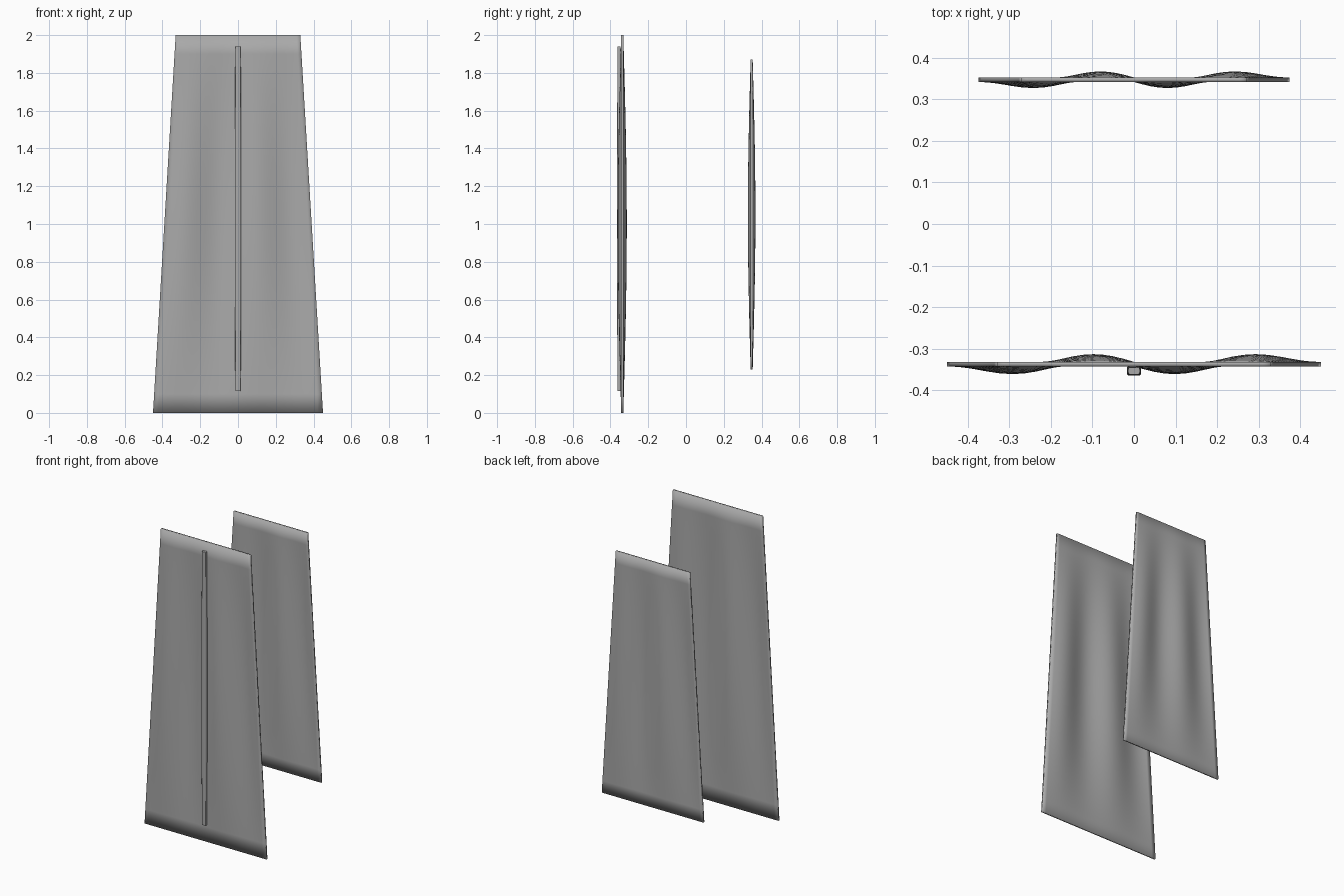
import bpy, bmesh, math

if "Cube" in bpy.data.objects:
    bpy.data.objects.remove(bpy.data.objects["Cube"])

grey = bpy.data.materials.new("plain_grey")
grey.diffuse_color = (0.4, 0.4, 0.4, 1)
grey.use_nodes = True
grey.node_tree.nodes["Principled BSDF"].inputs["Base Color"].default_value = grey.diffuse_color


def finish(name, bm):
    bmesh.ops.recalc_face_normals(bm, faces=bm.faces)
    for f in bm.faces:
        f.smooth = True
    mesh = bpy.data.meshes.new(name)
    bm.to_mesh(mesh)
    bm.free()
    mesh.materials.append(grey)
    obj = bpy.data.objects.new(name, mesh)
    bpy.context.collection.objects.link(obj)
    return obj


def sheet(name, y, z0, z1, half_bottom, half_top, amp, thick=0.011, nu=32, nv=20):
    """Tapered thin sheet with two ripples that fade out at the edges."""
    bm = bmesh.new()
    sides = []
    for side in (-1, 1):
        rows = []
        for j in range(nv + 1):
            v = j / nv
            half = half_bottom + (half_top - half_bottom) * v
            row = []
            for i in range(nu + 1):
                u = i / nu
                wave = -amp * math.sin(4 * math.pi * u) * math.sin(math.pi * v)
                row.append(bm.verts.new((half * (2 * u - 1),
                                         y + wave + side * thick / 2,
                                         z0 + (z1 - z0) * v)))
            rows.append(row)
        for a, b in zip(rows, rows[1:]):
            for i in range(nu):
                bm.faces.new((a[i], a[i + 1], b[i + 1], b[i]))
        # rim loop of this side
        sides.append(rows[0] + [r[-1] for r in rows[1:-1]]
                     + rows[-1][::-1] + [r[0] for r in rows[-2:0:-1]])
    front, back = sides
    n = len(front)
    for i in range(n):
        k = (i + 1) % n
        bm.faces.new((front[i], front[k], back[k], back[i]))
    return finish(name, bm)


def rod(name, y, z0, z1, rings=12):
    """Slim rounded-rectangle rod that swells slightly in the middle."""
    bm = bmesh.new()
    loops = []
    for j in range(rings + 1):
        v = j / rings
        grow = 0.003 * math.sin(math.pi * v)
        hx, hy, r = 0.014 + grow, 0.0085 + grow, 0.005
        loop = []
        for corner, (sx, sy) in enumerate(((1, 1), (-1, 1), (-1, -1), (1, -1))):
            for s in range(4):
                a = (corner + s / 3) * math.pi / 2
                loop.append(bm.verts.new((sx * (hx - r) + r * math.cos(a),
                                          y + sy * (hy - r) + r * math.sin(a),
                                          z0 + (z1 - z0) * v)))
        loops.append(loop)
    n = len(loops[0])
    for a, b in zip(loops, loops[1:]):
        for i in range(n):
            k = (i + 1) % n
            bm.faces.new((a[i], a[k], b[k], b[i]))
    bm.faces.new(loops[0][::-1])
    bm.faces.new(loops[-1])
    obj = finish(name, bm)
    # keep the flat end caps crisp
    bpy.context.view_layer.objects.active = obj
    obj.select_set(True)
    bpy.ops.object.shade_smooth_by_angle(angle=math.radians(40))
    obj.select_set(False)
    return obj


sheet("front_panel", -0.3375, 0.0, 2.0, 0.45, 0.33, 0.0185)
sheet("back_panel", 0.3475, 0.23, 1.87, 0.375, 0.272, 0.0145)
rod("front_rod", -0.354, 0.115, 1.94)
